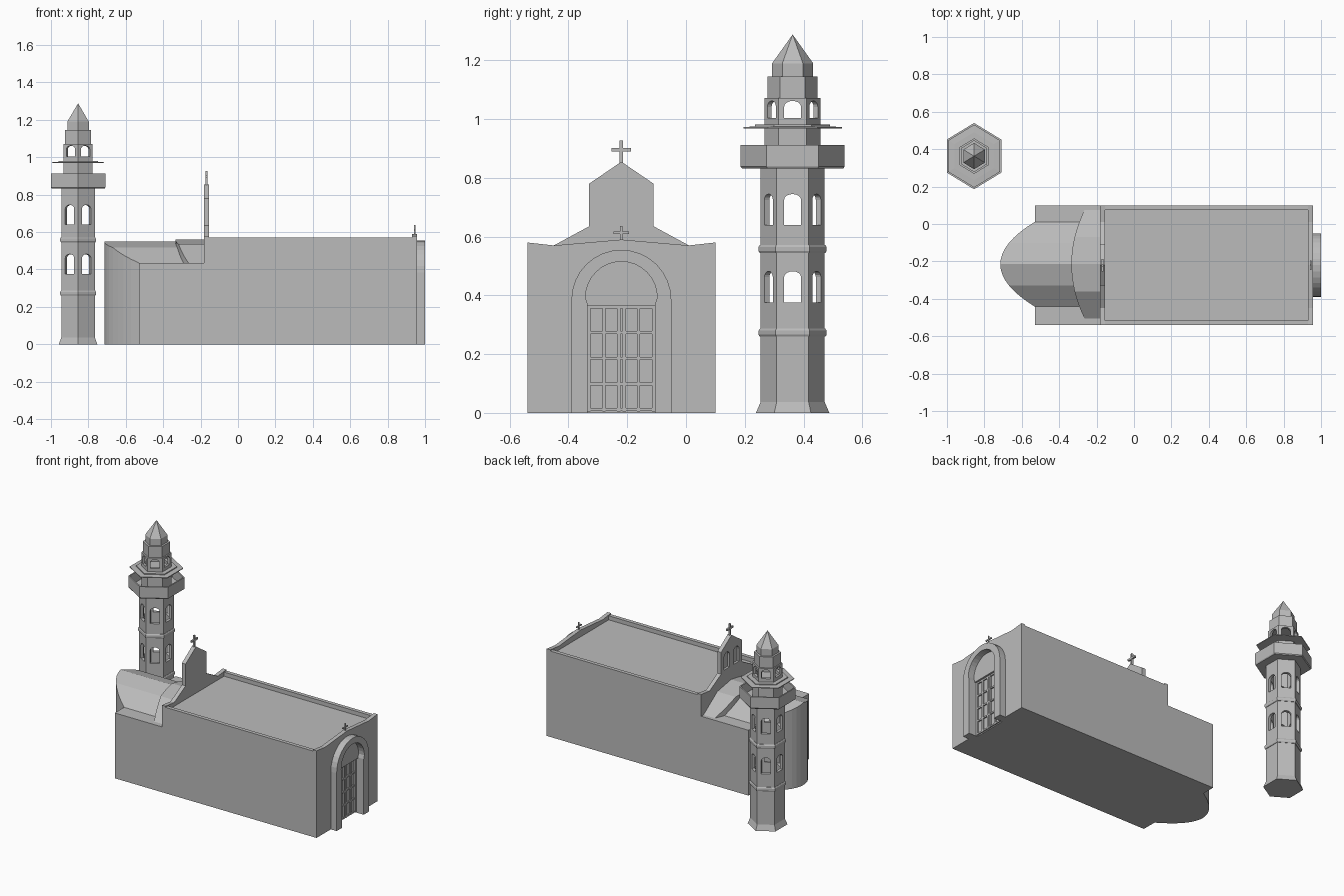
import bpy, bmesh, math
from mathutils import Matrix, Vector

if "Cube" in bpy.data.objects:
    bpy.data.objects.remove(bpy.data.objects["Cube"])

stone = bpy.data.materials.new("grey stone")
stone.diffuse_color = (0.5, 0.5, 0.5, 1)
stone.use_nodes = True
stone.node_tree.nodes["Principled BSDF"].inputs["Base Color"].default_value = stone.diffuse_color

YC = -0.22                      # centre line of the church
TOWER = Vector((-0.855, 0.363, 0))
TSCALE = Matrix.Diagonal((0.95, 1, 1, 1))


def finish(name, bm, helper=False):
    bmesh.ops.recalc_face_normals(bm, faces=bm.faces)
    me = bpy.data.meshes.new(name)
    bm.to_mesh(me)
    bm.free()
    me.materials.append(stone)
    ob = bpy.data.objects.new(name, me)
    bpy.context.collection.objects.link(ob)
    if helper:
        ob.hide_render = True
        ob.hide_viewport = True
        ob.display_type = 'WIRE'
    return ob


def add_prism(bm, pts, x0, x1, matrix=None):
    """Extrude a (y, z) outline along x."""
    f = bm.faces.new([bm.verts.new((x0, y, z)) for y, z in pts])
    r = bmesh.ops.extrude_face_region(bm, geom=[f])
    new = [v for v in r["geom"] if isinstance(v, bmesh.types.BMVert)]
    bmesh.ops.translate(bm, verts=new, vec=(x1 - x0, 0, 0))
    if matrix:
        bmesh.ops.transform(bm, matrix=matrix, verts=list({*f.verts, *new}))


def prisms(name, items, helper=False):
    bm = bmesh.new()
    for it in items:
        add_prism(bm, *it)
    return finish(name, bm, helper)


def rect(y0, y1, z0, z1):
    return [(y0, z0), (y1, z0), (y1, z1), (y0, z1)]


def arc(yc, zc, r, n=16):
    """Half circle from the +y side over to the -y side."""
    return [(yc + r * math.cos(math.pi * i / n), zc + r * math.sin(math.pi * i / n))
            for i in range(n + 1)]


def arch(yc, w, z0, z1, rise):
    top = [(y, z1 - rise + (z - z1 + rise) * rise / (w / 2))
           for y, z in arc(yc, z1 - rise, w / 2, 8)]
    return [(yc - w / 2, z0), (yc + w / 2, z0)] + top


def cut(ob, cutter):
    m = ob.modifiers.new("openings", 'BOOLEAN')
    m.operation = 'DIFFERENCE'
    m.solver = 'EXACT'
    m.object = cutter


def hex_lathe(name, profile, closed=False):
    """Six-sided turned part of the tower from (radius, z) points."""
    bm = bmesh.new()
    rings = [[bm.verts.new((r * math.cos(math.pi / 2 + k * math.pi / 3),
                            r * math.sin(math.pi / 2 + k * math.pi / 3), z))
              for k in range(6)] for r, z in profile]
    pairs = list(zip(rings, rings[1:])) + ([(rings[-1], rings[0])] if closed else [])
    for a, b in pairs:
        for k in range(6):
            j = (k + 1) % 6
            bm.faces.new((a[k], a[j], b[j], b[k]))
    bmesh.ops.remove_doubles(bm, verts=bm.verts, dist=1e-5)
    bmesh.ops.transform(bm, matrix=Matrix.Translation(TOWER) @ TSCALE, verts=bm.verts)
    return finish(name, bm)


def vault(name, yc, half, x_at, heights, x_end, z0, n=16):
    """Faceted barrel vault whose outer end follows a curve in plan."""
    bm = bmesh.new()
    rows = []
    for i in range(n + 1):
        u = -1 + 2 * i / n
        t = abs(u) * 2
        k = min(int(t), 1)
        z = heights[k] + (heights[k + 1] - heights[k]) * (t - k)
        y, x = yc + half * u, x_at(u)
        rows.append([bm.verts.new(p) for p in
                     ((x, y, z0), (x, y, z), (x_end, y, z), (x_end, y, z0))])
    for a, b in zip(rows, rows[1:]):
        for k in range(4):
            j = (k + 1) % 4
            bm.faces.new((a[k], a[j], b[j], b[k]))
    bm.faces.new(rows[0])
    bm.faces.new(rows[-1])
    return finish(name, bm)


def cross(name, x, z0, z1, arm_z, arm, t):
    prisms(name, [(rect(YC - t, YC + t, z0, z1), x - t, x + t),
                  (rect(YC - arm, YC + arm, arm_z - t, arm_z + t), x - t, x + t)])


# Church body: nave with side parapets, lower chancel
prisms("nave", [(rect(-0.54, 0.10, 0, 0.545), -0.18, 0.93)])
prisms("side_parapets", [(rect(-0.54, -0.515, 0.545, 0.572), -0.155, 0.93),
                         (rect(0.075, 0.10, 0.545, 0.572), -0.155, 0.93)])
prisms("chancel", [(rect(-0.54, 0.10, 0, 0.435), -0.53, -0.18)])

# Curved apse under the vault and the wider vault next to the nave
vault("apse", -0.215, 0.227, lambda u: -0.53 - 0.185 * (1 - u * u),
      (0.55, 0.517, 0.435), -0.18, 0)
vault("wide_vault", -0.215, 0.29, lambda u: -0.335 + 0.07 * u * u,
      (0.56, 0.535, 0.435), -0.18, 0.43)

# Entrance wall with doorway
prisms("front_wall", [([(-0.54, 0), (-0.335, 0), (-0.335, 0.365), (-0.105, 0.365),
                        (-0.105, 0), (0.10, 0), (0.10, 0.58), (0.01, 0.57),
                        (YC, 0.59), (-0.45, 0.57), (-0.54, 0.58)], 0.93, 0.957)])

# Portal surround: pilasters and arch
outer = [(-0.05, 0)] + arc(YC, 0.385, 0.17) + [(-0.39, 0)]
inner = [(-0.335, 0), (-0.335, 0.37)] + arc(YC, 0.393, 0.122)[::-1] + [(-0.105, 0.37), (-0.105, 0)]
prisms("portal_arch", [(outer + inner, 0.957, 1.0)])

# Double door with panel bars
bars = [(rect(-0.335, -0.105, 0, 0.365), 0.93, 0.936)]
for i in range(5):
    z = 0.012 + i * 0.087
    bars.append((rect(-0.335, -0.105, z - 0.005, z + 0.005), 0.934, 0.944))
for s in (-1, 1):
    for d, w in ((0.009, 0.006), (0.059, 0.005), (0.11, 0.005)):
        bars.append((rect(YC + s * d - w, YC + s * d + w, 0.005, 0.365), 0.934, 0.945))
prisms("door", bars)

# Bell gable with two blind arches on its back
gable = prisms("bell_gable", [([(-0.54, 0.43), (0.10, 0.43), (0.10, 0.58), (0.01, 0.57),
                                (-0.11, 0.635), (-0.11, 0.78), (YC, 0.855), (-0.33, 0.78),
                                (-0.33, 0.635), (-0.45, 0.57), (-0.54, 0.58)], -0.182, -0.155)])
cut(gable, prisms("gable_cutter", [(arch(YC + s * 0.05, 0.06, 0.65, 0.76, 0.03), -0.22, -0.167)
                                   for s in (-1, 1)], True))

cross("gable_cross", -0.168, 0.845, 0.927, 0.896, 0.033, 0.006)
cross("front_cross", 0.944, 0.58, 0.637, 0.613, 0.026, 0.004)

# Tower: foot, hollow shaft, bands
hex_lathe("tower_foot", [(0, 0), (0.125, 0), (0.109, 0.037), (0.109, 0.27), (0, 0.27)])
shaft = hex_lathe("tower_shaft", [(0.109, 0.27), (0.109, 0.84), (0.086, 0.84), (0.086, 0.27)], True)
for n, z in enumerate((0.26, 0.545)):
    hex_lathe(f"tower_band_{n + 1}", [(0.1, z), (0.112, z), (0.116, z + 0.006), (0.116, z + 0.02),
                                      (0.111, z + 0.027), (0.1, z + 0.027)], True)

# Balcony with parapet, lantern, canopy and spire
hex_lathe("balcony", [(0, 0.832), (0.172, 0.832), (0.177, 0.838), (0.177, 0.912), (0.167, 0.912),
                      (0.167, 0.845), (0, 0.845)])
lantern = hex_lathe("lantern", [(0.095, 0.845), (0.095, 1.072), (0.076, 1.072), (0.076, 0.845)], True)
hex_lathe("canopy", [(0, 0.968), (0.168, 0.968), (0.168, 0.973), (0.128, 0.975),
                     (0.128, 0.981), (0, 0.981)])
hex_lathe("spire", [(0, 1.068), (0.085, 1.068), (0.085, 1.145), (0.07, 1.145),
                    (0.07, 1.19), (0, 1.288)])

# Arched windows on all six tower sides


def window_cutter(name, rows, x0, x1):
    place = Matrix.Translation(TOWER) @ TSCALE
    return prisms(name, [(arch(0, 0.058, a, b, 0.02), x0, x1,
                          place @ Matrix.Rotation(k * math.pi / 3, 4, 'Z'))
                         for a, b in rows for k in range(6)], True)


cut(shaft, window_cutter("shaft_cutter", [(0.375, 0.482), (0.64, 0.745)], 0.06, 0.13))
cut(lantern, window_cutter("lantern_cutter", [(1.003, 1.062)], 0.058, 0.12))
